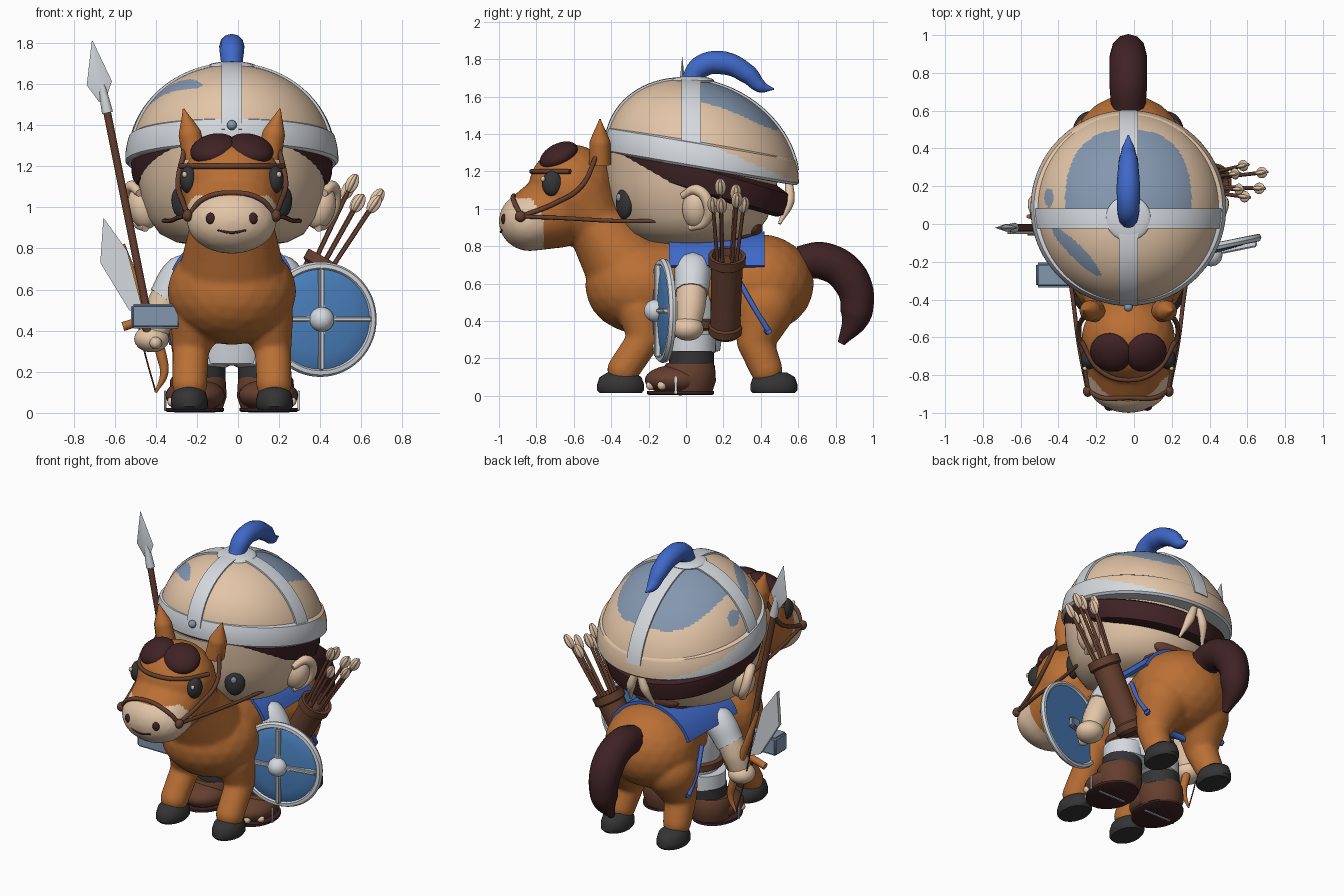
import bpy, bmesh, math
from math import sin, cos, pi
from mathutils import Matrix, Vector

if "Cube" in bpy.data.objects:
    bpy.data.objects.remove(bpy.data.objects["Cube"])

CX = -0.03  # centre line of rider and horse


def material(name, *rgb):
    m = bpy.data.materials.new(name)
    m.use_nodes = True
    m.diffuse_color = (*rgb, 1)
    m.node_tree.nodes["Principled BSDF"].inputs["Base Color"].default_value = (*rgb, 1)
    return m


chestnut = material("chestnut", .49, .16, .035)
hair = material("dark_hair", .05, .016, .018)
leather = material("leather", .13, .05, .028)
skin = material("skin_and_cloth", .77, .56, .39)
silver = material("silver", .66, .69, .73)
royal = material("royal_blue", .05, .14, .58)
shield_blue = material("shield_blue", .07, .22, .52)
slate = material("slate", .23, .31, .43)
charcoal = material("charcoal", .035, .035, .037)


def finish(name, mesh, mats, rule=None):
    for m in mats if isinstance(mats, tuple) else (mats,):
        mesh.materials.append(m)
    for p in mesh.polygons:
        p.use_smooth = True
        p.material_index = int(rule(p.center)) if rule else 0
    mesh.set_sharp_from_angle(angle=math.radians(40))
    ob = bpy.data.objects.new(name, mesh)
    bpy.context.collection.objects.link(ob)
    return ob


def from_bm(name, bm, mats, rule=None):
    bmesh.ops.recalc_face_normals(bm, faces=bm.faces)
    mesh = bpy.data.meshes.new(name)
    bm.to_mesh(mesh)
    bm.free()
    return finish(name, mesh, mats, rule)


def baked(ob):
    """Mesh of an object with its modifiers or bevel applied."""
    bpy.context.view_layer.update()
    mesh = bpy.data.meshes.new_from_object(ob.evaluated_get(bpy.context.evaluated_depsgraph_get()))
    bpy.data.objects.remove(ob)
    return mesh


def place(c, r, rot=(0, 0, 0)):
    turn = Matrix.Rotation(rot[2], 4, 'Z') @ Matrix.Rotation(rot[1], 4, 'Y') @ Matrix.Rotation(rot[0], 4, 'X')
    return Matrix.Translation(c) @ turn @ Matrix.Diagonal((*r, 1))


def ball(name, c, r, mat, rot=(0, 0, 0), base=Matrix()):
    bm = bmesh.new()
    bmesh.ops.create_uvsphere(bm, u_segments=28, v_segments=16, radius=1, matrix=base @ place(c, r, rot))
    return from_bm(name, bm, mat)


def box(name, c, size, mat, base=Matrix(), bevel=.01):
    bm = bmesh.new()
    bmesh.ops.create_cube(bm, size=1, matrix=place(c, size))
    bmesh.ops.bevel(bm, geom=bm.edges[:], offset=bevel, segments=3, affect='EDGES')
    bm.transform(base)
    return from_bm(name, bm, mat)


def tube(name, pts, radii, mat):
    cu = bpy.data.curves.new(name, 'CURVE')
    cu.dimensions, cu.bevel_depth, cu.bevel_resolution = '3D', 1, 4
    cu.use_fill_caps, cu.resolution_u = True, 10
    sp = cu.splines.new('BEZIER')
    sp.bezier_points.add(len(pts) - 1)
    for i, (bp, p) in enumerate(zip(sp.bezier_points, pts)):
        bp.co, bp.handle_left_type, bp.handle_right_type = p, 'AUTO', 'AUTO'
        bp.radius = radii[i] if isinstance(radii, list) else radii
    ob = bpy.data.objects.new("path", cu)
    bpy.context.collection.objects.link(ob)
    return finish(name, baked(ob), mat)


def lathe(name, profile, mats, base=Matrix(), slope=0, rule=None, n=64, caps=True):
    bm = bmesh.new()
    rings = [[bm.verts.new((r * cos(2 * pi * i / n), r * sin(2 * pi * i / n), z - slope * r * sin(2 * pi * i / n)))
              for i in range(n)] for r, z in profile]
    for a, b in zip(rings, rings[1:]):
        for i in range(n):
            bm.faces.new((a[i], a[(i + 1) % n], b[(i + 1) % n], b[i]))
    if caps:
        bm.faces.new(rings[0])
        bm.faces.new(rings[-1])
    bm.transform(base)
    return from_bm(name, bm, mats, rule)


def plate(name, pts, y, thick, mat):
    bm = bmesh.new()
    face = bm.faces.new([bm.verts.new((x, y - thick / 2, z)) for x, z in pts])
    new = bmesh.ops.extrude_face_region(bm, geom=[face])["geom"]
    bmesh.ops.translate(bm, verts=[v for v in new if isinstance(v, bmesh.types.BMVert)], vec=(0, thick, 0))
    return from_bm(name, bm, mat)


def strip(name, fn, nu, nv, thick, mat):
    bm = bmesh.new()
    g = [[bm.verts.new(fn(i / nu, j / nv)) for j in range(nv + 1)] for i in range(nu + 1)]
    for i in range(nu):
        for j in range(nv):
            bm.faces.new((g[i][j], g[i + 1][j], g[i + 1][j + 1], g[i][j + 1]))
    bmesh.ops.recalc_face_normals(bm, faces=bm.faces)
    bmesh.ops.solidify(bm, geom=bm.faces[:], thickness=thick)
    return from_bm(name, bm, mat)


# Horse body: chains of balls fused into one smooth skin
bm = bmesh.new()


def chain(*knots):
    for (a, ra), (b, rb) in zip(knots, knots[1:]):
        for i in range(9):
            p, r = Vector(a).lerp(b, i / 8), Vector(ra).lerp(rb, i / 8)
            bmesh.ops.create_icosphere(bm, subdivisions=3, radius=1, matrix=place(p, r))


def r3(r):
    return (r, r, r)


chain(((CX, -.24, .59), (.315, .3, .26)), ((CX, .12, .62), (.2, .2, .2)), ((CX, .4, .6), (.295, .285, .265)))
chain(((CX, -.31, .68), (.26, .23, .22)), ((CX, -.49, .93), (.2, .155, .16)), ((CX, -.61, 1.1), (.25, .235, .245)))
chain(((CX, -.68, 1.01), (.235, .18, .22)), ((CX, -.835, .933), (.22, .167, .16)))
for s in (-1, 1):
    chain(((CX + s * .17, -.24, .46), r3(.13)), ((CX + s * .2, -.22, .31), r3(.09)), ((CX + s * .205, -.335, .14), r3(.087)))
    chain(((CX + s * .15, .42, .48), r3(.17)), ((CX + s * .19, .37, .29), r3(.1)), ((CX + s * .205, .43, .14), r3(.087)))
ob = from_bm("fused", bm, chestnut)
mod = ob.modifiers.new("fuse", 'REMESH')
mod.mode, mod.voxel_size = 'VOXEL', .013
mod = ob.modifiers.new("soften", 'SMOOTH')
mod.factor, mod.iterations = .5, 8
mesh = baked(ob)
mesh.materials.clear()
finish("horse_body", mesh, (chestnut, skin), lambda p: p.y < -.762 - max(0, p.z - .96) * .7 and p.z < 1.055)

# Horse details
tube("tail", [(CX, .6, .71), (CX, .74, .72), (CX, .88, .62), (CX, .91, .44), (CX, .83, .28)], [.09, .1, .1, .085, .02], hair)
tube("mouth", [(CX - .07, -.98, .89), (CX, -.99, .877), (CX + .07, -.98, .89)], .006, hair)
tube("noseband", [(CX - .21, -.88, .96), (CX - .14, -.92, 1.04), (CX, -.92, 1.07), (CX + .14, -.92, 1.04), (CX + .21, -.88, .96)], .013, leather)
tube("browband", [(CX - .25, -.62, 1.2), (CX - .15, -.775, 1.2), (CX, -.825, 1.2), (CX + .15, -.775, 1.2), (CX + .25, -.62, 1.2)], .013, leather)
tube("belly_strap", [(CX - .3, .44, .35), (CX - .12, .38, .325), (CX, .36, .325), (CX + .12, .38, .325), (CX + .3, .44, .35)], .02, royal)
for s, side in ((-1, "right"), (1, "left")):
    def at(x, y, z):
        return (CX + s * x, y, z)
    for y, end in ((-.35, "front"), (.47, "rear")):
        lathe(f"{end}_{side}_hoof", [(.08, .015), (.09, .03), (.09, .06), (.08, .1), (.05, .125)], charcoal,
              Matrix.Translation(at(.207, y, 0)) @ Matrix.Diagonal((1, 1.4, 1, 1)), n=28)
    tube(side + "_horse_ear", [at(.18, -.46, 1.24), at(.205, -.46, 1.36), at(.235, -.46, 1.48)], [.06, .055, .004], chestnut)
    ball(side + "_horse_eye", at(.21, -.715, 1.135), (.042, .055, .068), charcoal)
    ball(side + "_horse_eye_glint", at(.23, -.765, 1.16), (.012, .012, .015), skin)
    ball(side + "_nostril", at(.1, -.969, .945), (.026, .02, .03), hair)
    ball(side + "_forelock", at(.09, -.68, 1.285), (.115, .11, .06), hair, (.45, s * .25, 0))
    tube(side + "_cheek_strap", [at(.21, -.88, .96), at(.24, -.7, 1.03), at(.262, -.56, 1.12), at(.23, -.48, 1.28)], .013, leather)
    tube(side + "_rein", [at(.215, -.88, .96), at(.26, -.65, .95), at(.3, -.35, .935), at(.37, .05, .94)], .011, leather)
    ball(side + "_bit", at(.215, -.885, .96), (.025, .03, .03), leather)
    tube(side + "_thigh_strap", [at(.285, .28, .62), at(.305, .36, .48), at(.3, .44, .35)], .014, royal)


# Saddle blanket and saddle
def blanket(u, v):
    a = (u * 2 - 1) * 1.22
    return (CX + .31 * sin(a), -.09 + .51 * v, .6 + .28 * cos(a))


strip("saddle_blanket", blanket, 24, 4, .02, royal)
ball("saddle_seat", (CX, .2, .86), (.2, .2, .06), leather)
ball("saddle_back", (CX, .36, .9), (.17, .05, .06), leather)

# Rider body
body = Matrix.Translation((CX, .03, 0))
lathe("tunic", [(.1, .23), (.19, .24), (.21, .35), (.22, .5), (.25, .66), (.2, .78), (.1, .82)], silver, body @ Matrix.Diagonal((1, .8, 1, 1)))
lathe("belt", [(.215, .35), (.235, .36), (.235, .4), (.22, .41)], leather, body @ Matrix.Diagonal((1, .82, 1, 1)))
lathe("head", [(.15, .81), (.27, .83), (.35, .87), (.405, .95), (.44, 1.05), (.46, 1.15), (.465, 1.3)], skin, body)
lathe("hair_cap", [(.42, 1.08), (.468, 1.1), (.488, 1.17), (.49, 1.22), (.4, 1.26)], hair, Matrix.Translation((CX, .06, 0)), .29)
for s, side in ((-1, "right"), (1, "left")):
    def at(x, y, z):
        return (CX + s * x, y, z)
    ball(side + "_eye", at(.238, -.33, 1.03), (.062, .035, .085), charcoal, (0, 0, s * .57))
    ball(side + "_eye_shine", at(.25, -.36, 1.06), (.018, .01, .022), slate, (0, 0, s * .57))
    ball(side + "_ear", at(.43, .055, 1), (.075, .075, .108), skin, (0, s * .25, 0))
    tube(side + "_ear_rim", [at(.42, .02, .9), at(.46, .1, .93), at(.5, .12, 1.02), at(.49, .06, 1.1), at(.45, -.02, 1.07)],
         [.02, .026, .03, .03, .018], skin)
    tube(side + "_sleeve", [at(.15, .03, .7), at(.235, .035, .67), at(.32, .03, .55)], [.07, .1, .09], silver)
    tube(side + "_forearm", [at(.295, .03, .6), at(.35, .025, .48), at(.385, .01, .36)], [.085, .08, .065], skin)
    ball(side + "_hand", at(.39, .01, .36), (.085, .085, .065), skin)
    ball(side + "_thumb", at(.37, -.07, .34), (.03, .035, .03), skin)
    lathe(side + "_trouser", [(.1, .22), (.13, .235), (.13, .33)], silver, Matrix.Translation(at(.13, .03, 0)), n=28)
    lathe(side + "_legging", [(.12, .14), (.12, .24)], charcoal, Matrix.Translation(at(.15, .03, 0)), n=28)
    lathe(side + "_boot_shaft", [(.12, .02), (.14, .08), (.135, .16), (.125, .175)], leather, Matrix.Translation(at(.165, .02, 0)), n=28)
    ball(side + "_boot_toe", at(.178, -.055, .085), (.145, .165, .08), leather)
    lathe(side + "_sole", [(.135, .005), (.143, .01), (.143, .025)], hair,
          Matrix.Translation(at(.18, -.03, 0)) @ Matrix.Diagonal((1, 1.25, 1, 1)), n=28)
    for x, y in ((.23, -.19), (.29, -.13)):
        ball(side + "_boot_stud", at(x, y, .055), r3(.024), skin)
    box(side + "_spur", at(.325, -.055, .06), (.012, .012, .1), silver, bevel=.003)
    box(side + "_sole_bar", at(.18, -.03, .005), (.2, .016, .01), silver, bevel=.002)
    tube(side + "_bandage_tail", [at(.01, .55, 1.15), at(.05, .55, 1.04), at(.09, .5, .92)], [.02, .03, .008], skin)


# Helmet: a dome sheared down toward the back
def dome(p, k=1):
    return (CX + .495 * k * p[0], .085 + .51 * k * p[1], 1.24 + .445 * k * p[2] - .087 * p[1])


def patch(p):
    x, y = p.x - CX, p.y
    if p.z < 1.25:
        return False
    a, b = (x - y + .13) / 1.414, (x + y + .42) / 1.414
    rear = abs(x / .335) ** 2.5 + abs((y - .1) / .4) ** 2.5 < 1 and y > .06
    streaks = (a / .18) ** 2 + (b / .035) ** 2 < 1 or ((x + .42) / .025) ** 2 + ((y - .14) / .05) ** 2 < 1
    return rear or streaks


bm = bmesh.new()
bmesh.ops.create_uvsphere(bm, u_segments=192, v_segments=144, radius=1)
bmesh.ops.bisect_plane(bm, geom=bm.verts[:] + bm.edges[:] + bm.faces[:], plane_co=(0, 0, -.02), plane_no=(0, 0, -1), clear_outer=True)
for v in bm.verts:
    v.co = dome(v.co)
from_bm("helmet_dome", bm, (skin, slate), patch)
rim = [(.46, 1.21), (.505, 1.212), (.518, 1.225)] + [(.518 - .018 * (i / 8) ** 2, 1.24 + .0131 * i) for i in range(9)] + [(.47, 1.36)]
lathe("helmet_rim", rim, (silver, skin), Matrix.Translation((CX, .085, 0)), .17,
      lambda p: p.z + .17 * (p.y - .085) > 1.385 - .27 * p.y, 96)


def side_strap(u, v):
    t, w = (u * 2 - 1) * 1.45, -.108 + (v * 2 - 1) * .1
    return dome((sin(t) * cos(w), sin(w), cos(t) * cos(w)), 1.025)


def long_strap(u, v):
    t, w = (u * 2 - 1) * 1.45, (v * 2 - 1) * .1
    return dome((sin(w), sin(t) * cos(w), cos(t) * cos(w)), 1.025)


strip("helmet_side_strap", side_strap, 40, 4, .025, silver)
strip("helmet_long_strap", long_strap, 40, 4, .025, silver)
ball("helmet_crown", (CX, .03, 1.685), (.12, .12, .025), silver)
ball("helmet_rivet", (CX, -.44, 1.4), r3(.024), slate)
tube("plume", [(CX, .02, 1.68), (CX, .08, 1.76), (CX, .2, 1.78), (CX, .33, 1.72), (CX, .4, 1.655), (CX, .47, 1.64)],
     [.05, .06, .062, .052, .035, .004], royal)

# Shield on the left arm
M = Matrix.Translation((.4, -.125, .455)) @ Matrix.Rotation(.2, 4, 'Z') @ Matrix.Rotation(pi / 2, 4, 'X')
lathe("shield_face", [(.25, -.012), (.26, 0), (.25, .008), (.17, .022), (.06, .032)], shield_blue, M)
lathe("shield_rim", [(.25, -.012), (.26, -.02), (.275, -.018), (.28, 0), (.27, .018), (.25, .02), (.24, .005)], silver, M, caps=False)
for name, turn in (("upright", 0), ("level", pi / 2)):
    box("shield_bar_" + name, (0, 0, .028), (.028, .5, .036), silver, M @ Matrix.Rotation(turn, 4, 'Z'), .008)
box("shield_grip", (0, 0, -.03), (.07, .07, .04), slate, M)
ball("shield_boss", (0, 0, .04), r3(.06), silver, base=M)

# Quiver and arrows
low, high = Vector((.2, .21, .34)), Vector((.43, .22, .75))
Q = Matrix.Translation(low) @ (high - low).to_track_quat('Z', 'Y').to_matrix().to_4x4()
L = (high - low).length
lathe("quiver", [(.07, -.02), (.09, 0), (.09, .04), (.08, .05), (.085, L - .06), (.1, L - .05), (.1, L), (.08, L), (.07, L - .04)], leather, Q, n=32)
for i in range(6):
    a = i * pi / 3
    start, end = Q @ Vector((.04 * cos(a), .04 * sin(a), .3)), Q @ Vector((.085 * cos(a), .085 * sin(a), L + .34 + .035 * (i % 3)))
    tube("arrow_shaft", [start, end], .01, leather)
    along = Matrix.Translation(end) @ (end - start).to_track_quat('Z', 'Y').to_matrix().to_4x4()
    for k in range(2):
        ball("arrow_feather", (0, 0, -.03), (.03, .012, .05), skin, (0, 0, k * pi / 2), along)

# Spear, sword, bow and hammer block at the right hand
tube("spear_shaft", [(-.41, -.02, .33), (-.64, -.02, 1.48)], .019, leather)
tube("spear_socket", [(-.635, -.02, 1.46), (-.665, -.02, 1.6)], [.027, .018], silver)
lathe("spear_blade", [(.015, 0), (.062, .09), (.002, .3)], silver,
      place((-.66, -.02, 1.515), (1, .35, 1), (0, -.165, 0)), n=4)
plate("sword_blade", [(-.655, .95), (-.54, .79), (-.455, .47), (-.53, .5), (-.67, .73)], -.04, .025, silver)
tube("sword_guard", [(-.56, -.04, .42), (-.4, -.04, .47)], .022, chestnut)
tube("sword_grip", [(-.47, -.04, .46), (-.4, -.04, .32)], .02, leather)
tube("bow", [(-.56, .04, .82), (-.5, .04, .64), (-.42, .04, .42), (-.37, .04, .27), (-.36, .04, .19), (-.4, .04, .1)],
     [.01, .022, .025, .025, .02, .006], chestnut)
tube("bow_string", [(-.56, .04, .82), (-.46, .04, .32), (-.4, .04, .1)], .004, leather)
box("hammer_block", (-.4, -.27, .47), (.24, .13, .12), slate, bevel=.012)
